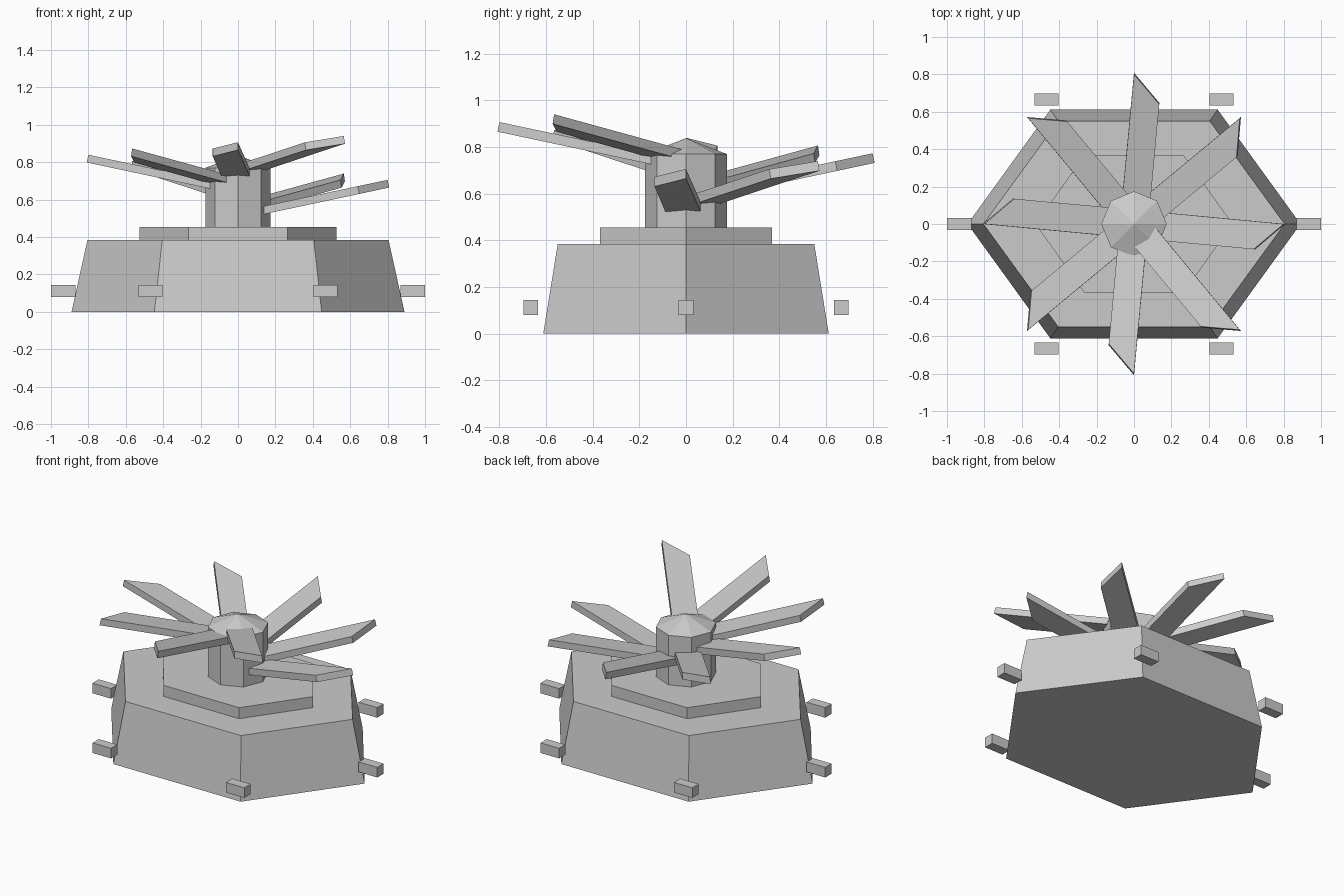
import bpy, bmesh, math
from mathutils import Matrix, Vector

if "Cube" in bpy.data.objects:
    bpy.data.objects.remove(bpy.data.objects["Cube"])

grey = bpy.data.materials.new("light grey")
grey.diffuse_color = (0.6, 0.6, 0.6, 1)
grey.use_nodes = True
grey.node_tree.nodes["Principled BSDF"].inputs["Base Color"].default_value = grey.diffuse_color


def finish(name, bm):
    bmesh.ops.recalc_face_normals(bm, faces=bm.faces)
    mesh = bpy.data.meshes.new(name)
    bm.to_mesh(mesh)
    bm.free()
    mesh.materials.append(grey)
    ob = bpy.data.objects.new(name, mesh)
    bpy.context.collection.objects.link(ob)
    return ob


def loft(name, rings):
    """Join equal rings of points into a closed solid."""
    bm = bmesh.new()
    loops = [[bm.verts.new(p) for p in ring] for ring in rings]
    n = len(loops[0])
    for a, b in zip(loops, loops[1:]):
        for i in range(n):
            j = (i + 1) % n
            bm.faces.new((a[i], a[j], b[j], b[i]))
    bm.faces.new(loops[0][::-1])
    bm.faces.new(loops[-1])
    return finish(name, bm)


def hexagon(x, side_x, y, z):
    return [(x, 0, z), (side_x, y, z), (-side_x, y, z),
            (-x, 0, z), (-side_x, -y, z), (side_x, -y, z)]


def octagon(r, z):
    return [(r * math.cos(i * math.pi / 4), r * math.sin(i * math.pi / 4), z)
            for i in range(8)]


# Tapered base and the step on it
loft("base", [hexagon(0.89, 0.447, 0.612, 0), hexagon(0.805, 0.405, 0.55, 0.385)])
loft("upper_step", [hexagon(0.527, 0.265, 0.368, 0.385), hexagon(0.527, 0.265, 0.368, 0.455)])

# Eight-sided column with a low pointed cap
loft("column", [octagon(0.175, 0.455), octagon(0.175, 0.77)])
bm = bmesh.new()
rim = [bm.verts.new(p) for p in octagon(0.175, 0.77)]
tip = bm.verts.new((0, 0, 0.838))
for i in range(8):
    bm.faces.new((rim[i], rim[(i + 1) % 8], tip))
bm.faces.new(rim[::-1])
finish("cap", bm)

# Blades slope upward and climb one step at a time around the column
slope = math.radians(12)
thick = 0.042
outline = [(0.07, 0.069), (0.07, -0.083), (0.64, -0.135), (0.80, 0.0)]
for k in range(8):
    top_z = 0.706 + 0.0335 * k
    top = [Vector((u, v, top_z - (0.80 - u) * math.tan(slope))) for u, v in outline]
    down = Vector((math.sin(slope), 0, -math.cos(slope))) * thick
    turn = Matrix.Rotation(k * math.pi / 4, 3, 'Z')
    loft(f"blade_{k + 1}", [[turn @ (p + down) for p in top], [turn @ p for p in top]])

# Small blocks floating around the base
spots = [(s * 0.935, 0) for s in (-1, 1)]
spots += [(sx * 0.468, sy * 0.666) for sx in (-1, 1) for sy in (-1, 1)]
for i, (x, y) in enumerate(spots):
    bm = bmesh.new()
    bmesh.ops.create_cube(bm, size=1, matrix=Matrix.Translation((x, y, 0.112))
                          @ Matrix.Diagonal((0.13, 0.063, 0.064, 1)))
    finish(f"block_{i + 1}", bm)
